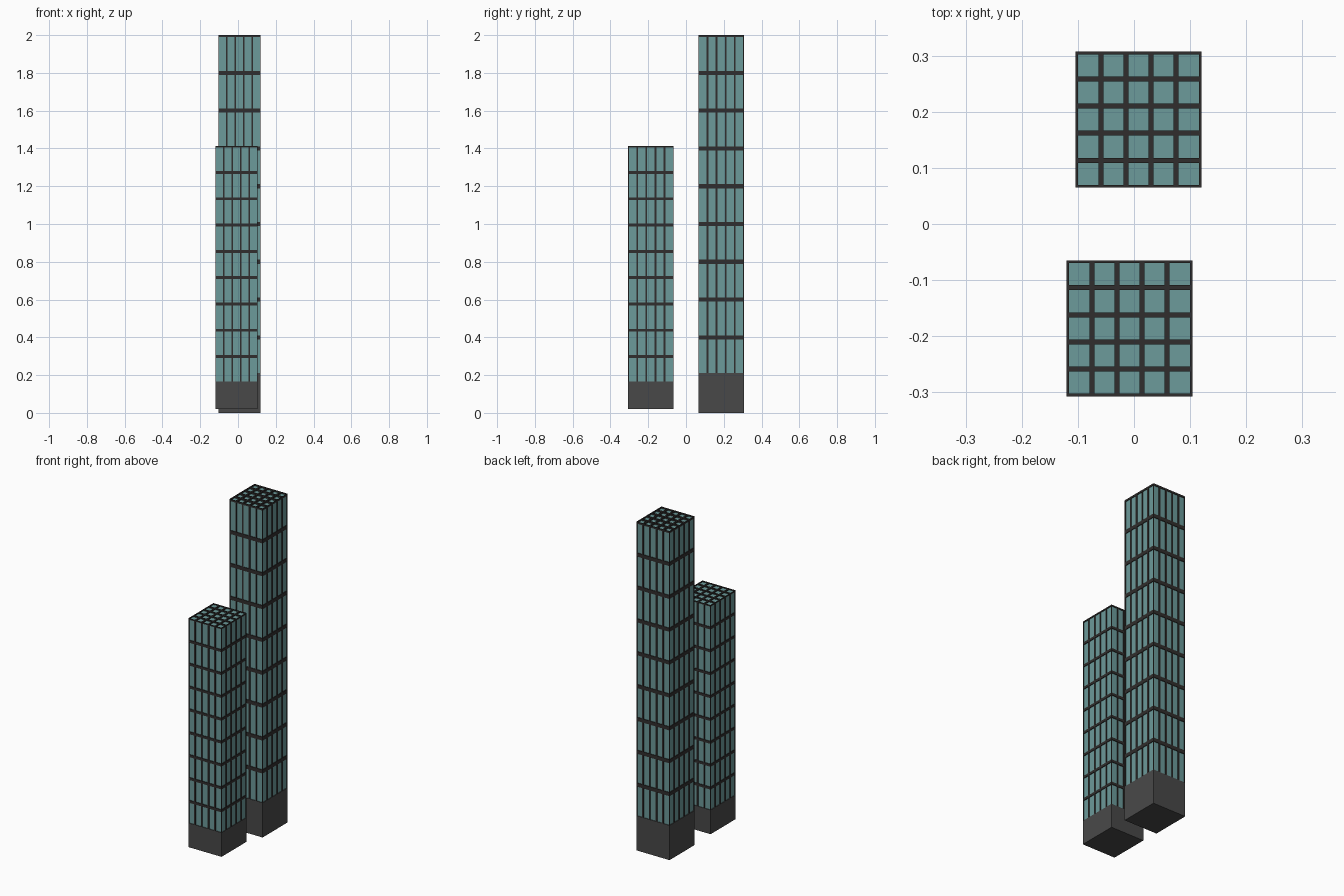
import bpy, bmesh
from mathutils import Matrix, Vector

if "Cube" in bpy.data.objects:
    bpy.data.objects.remove(bpy.data.objects["Cube"])


def material(name, rgb):
    m = bpy.data.materials.new(name)
    m.diffuse_color = (*rgb, 1)
    m.use_nodes = True
    m.node_tree.nodes["Principled BSDF"].inputs["Base Color"].default_value = m.diffuse_color
    return m


GLASS = material("teal_glass", (0.150, 0.325, 0.325))
FRAME = material("dark_frame", (0.030, 0.027, 0.026))
BASE = material("grey_base", (0.066, 0.066, 0.066))


def add_box(bm, lo, hi):
    lo, hi = Vector(lo), Vector(hi)
    bmesh.ops.create_cube(bm, size=1, matrix=Matrix.Translation((lo + hi) / 2)
                          @ Matrix.Diagonal((*(hi - lo), 1)))


def boxes(name, parts, mat):
    bm = bmesh.new()
    for lo, hi in parts:
        add_box(bm, lo, hi)
    me = bpy.data.meshes.new(name)
    bm.to_mesh(me)
    bm.free()
    me.materials.append(mat)
    ob = bpy.data.objects.new(name, me)
    bpy.context.collection.objects.link(ob)
    return ob


def tower(name, x0, x1, y0, y1, z0, z1, rows=10, cols=5):
    step = (z1 - z0) / rows
    t = step * 0.055           # half height of a floor band
    w = 0.0045                 # half width of a mullion
    inset = 0.004              # glass recess behind the frame
    d = 0.009                  # frame depth
    zb = z0 + step + t         # top of the solid base

    boxes(name + "_base", [((x0, y0, z0), (x1, y1, zb))], BASE)
    boxes(name + "_glass", [((x0 + inset, y0 + inset, zb - 0.005),
                             (x1 - inset, y1 - inset, z1 - t * 0.8))], GLASS)

    # Horizontal floor bands, the last one trimmed at the roof edge
    bands = []
    for k in range(2, rows + 1):
        z = z0 + k * step
        a, b = z - t, min(z + t, z1)
        bands += [((x0, y0, a), (x1, y0 + d, b)), ((x0, y1 - d, a), (x1, y1, b)),
                  ((x0, y0 + d, a), (x0 + d / 2, y1 - d, b)),
                  ((x1 - d / 2, y0 + d, a), (x1, y1 - d, b))]
        if k == rows:          # narrow roof rim
            bands = bands[:-4]
            r = w
            bands += [((x0, y0, a), (x1, y0 + r, b)), ((x0, y1 - r, a), (x1, y1, b)),
                      ((x0, y0 + r, a), (x0 + r, y1 - r, b)),
                      ((x1 - r, y0 + r, a), (x1, y1 - r, b))]
    boxes(name + "_floor_bands", bands, FRAME)

    # Vertical mullions on all four sides and the roof grid
    mullions, roof = [], []
    for i in range(cols + 1):
        cx = x0 + (x1 - x0) * i / cols
        cy = y0 + (y1 - y0) * i / cols
        xa, xb = max(cx - w, x0), min(cx + w, x1)
        ya, yb = max(cy - w, y0), min(cy + w, y1)
        mullions += [((xa, y0, zb), (xb, y0 + w, z1)), ((xa, y1 - w, zb), (xb, y1, z1))]
        if 0 < i < cols:
            mullions += [((x0, ya, zb), (x0 + w, yb, z1)), ((x1 - w, ya, zb), (x1, yb, z1))]
            roof += [((xa, y0, z1 - 2 * t), (xb, y1, z1)),
                     ((x0, ya, z1 - 2 * t), (x1, yb, z1))]
    boxes(name + "_mullions", mullions, FRAME)
    boxes(name + "_roof_grid", roof, FRAME)


tower("tall_tower", -0.104, 0.120, 0.065, 0.307, 0.0, 2.0)
tower("short_tower", -0.120, 0.104, -0.307, -0.065, 0.02, 1.412)
